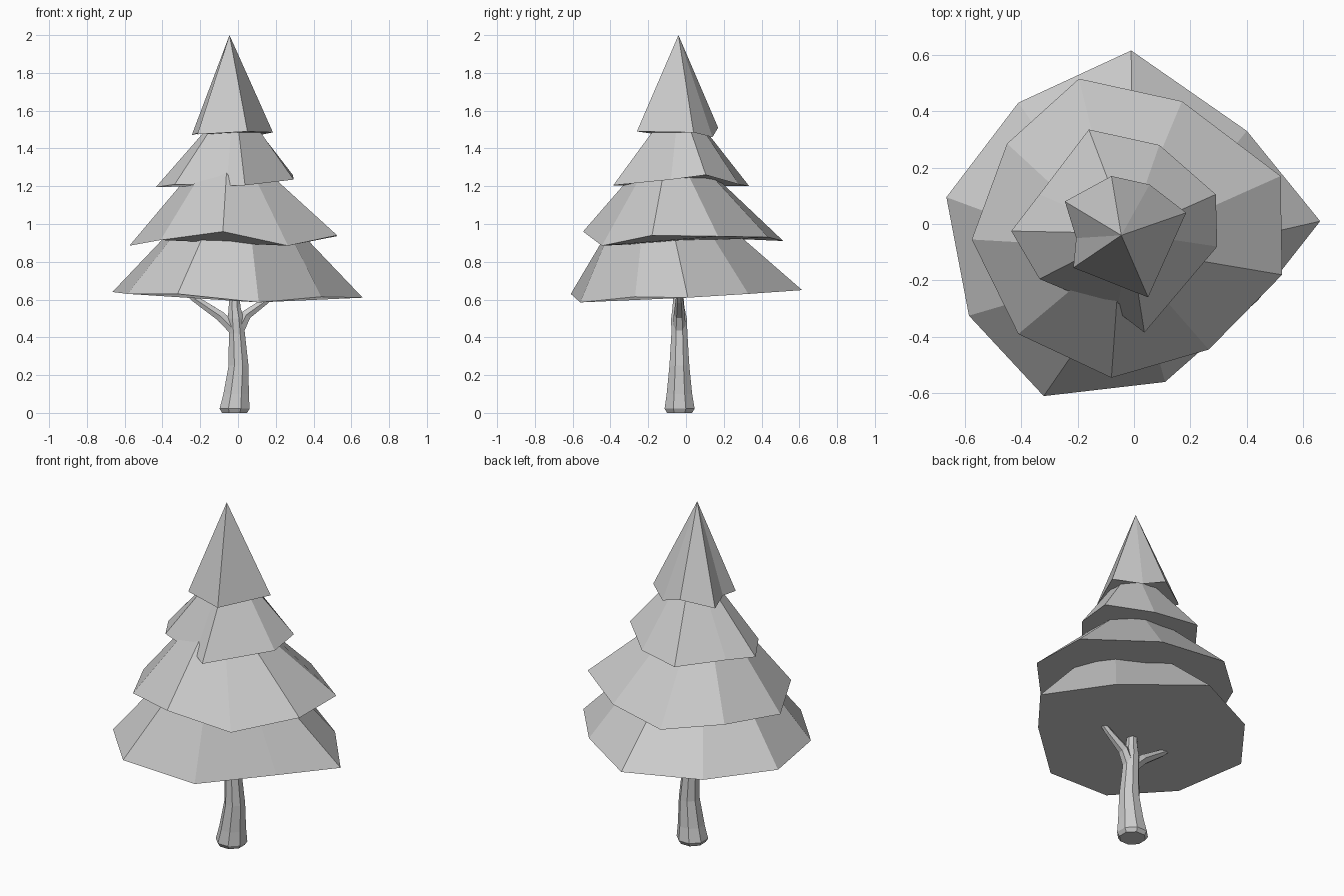
import bpy
import math
from mathutils import Vector


def make_object(name, verts, faces):
    mesh = bpy.data.meshes.new(name)
    mesh.from_pydata(verts, [], faces)
    mesh.update()
    obj = bpy.data.objects.new(name, mesh)
    bpy.context.collection.objects.link(obj)
    return obj


def foliage_tier(name, rim, top, radius):
    """Irregular rim narrowing to a small ring, or to a point if radius is 0."""
    n = len(rim)
    top = Vector(top)
    verts = [Vector(p) for p in rim]
    faces = [list(range(n))[::-1]]
    if radius:
        for p in rim:
            d = Vector((p[0] + 0.04, p[1] + 0.04, 0)).normalized()
            verts.append(top + d * radius)
        faces += [(i, (i + 1) % n, n + (i + 1) % n, n + i) for i in range(n)]
        faces.append(list(range(n, 2 * n)))
    else:
        verts.append(top)
        faces += [(i, (i + 1) % n, n) for i in range(n)]
    return make_object(name, verts, faces)


def tube(name, path, sides):
    """Faceted tube through (x, y, z, radius) points."""
    pts = [Vector(p[:3]) for p in path]
    verts, faces = [], []
    for i, p in enumerate(pts):
        d = (pts[min(i + 1, len(pts) - 1)] - pts[max(i - 1, 0)]).normalized()
        if name == "trunk":
            d = Vector((0, 0, 1))
        u = Vector((0, 1, 0)).cross(d).normalized()
        v = d.cross(u)
        for k in range(sides):
            a = 2 * math.pi * (k + 0.5) / sides
            verts.append(p + (u * math.cos(a) + v * math.sin(a)) * path[i][3])
    for i in range(len(pts) - 1):
        for k in range(sides):
            a, b = i * sides + k, i * sides + (k + 1) % sides
            faces.append((a, b, b + sides, a + sides))
    faces.append(list(range(sides))[::-1])
    faces.append(list(range(len(verts) - sides, len(verts))))
    return make_object(name, verts, faces)


# Foliage, bottom to top
foliage_tier("foliage_bottom", [
    (0.66, 0.01, 0.61), (0.40, 0.33, 0.63), (-0.01, 0.615, 0.65),
    (-0.41, 0.43, 0.64), (-0.665, 0.095, 0.64), (-0.585, -0.325, 0.63),
    (-0.32, -0.61, 0.63), (0.11, -0.56, 0.585), (0.44, -0.27, 0.615)],
    (-0.02, -0.10, 1.02), 0.29)
foliage_tier("foliage_lower_middle", [
    (0.52, 0.17, 0.935), (0.17, 0.435, 0.93), (-0.195, 0.515, 0.91),
    (-0.45, 0.285, 0.92), (-0.575, -0.055, 0.885), (-0.41, -0.39, 0.915),
    (-0.08, -0.545, 0.96), (0.265, -0.445, 0.885), (0.525, -0.18, 0.94)],
    (-0.045, -0.07, 1.30), 0.18)
foliage_tier("foliage_upper_middle", [
    (0.29, 0.105, 1.26), (0.09, 0.28, 1.21), (-0.16, 0.335, 1.20),
    (-0.335, 0.105, 1.20), (-0.435, -0.025, 1.195), (-0.335, -0.195, 1.21),
    (-0.06, -0.31, 1.205), (0.037, -0.385, 1.205), (0.295, -0.08, 1.235)],
    (-0.025, -0.035, 1.55), 0.10)
foliage_tier("foliage_top", [
    (0.185, 0.04, 1.485), (0.055, 0.14, 1.46), (-0.08, 0.17, 1.51),
    (-0.245, 0.08, 1.47), (-0.205, -0.05, 1.485), (-0.215, -0.155, 1.475),
    (0.05, -0.26, 1.49)],
    (-0.045, -0.04, 2.0), 0)

# Trunk with a chamfered foot
tube("trunk", [
    (-0.018, -0.034, 0.0, 0.072), (-0.018, -0.034, 0.022, 0.086),
    (-0.01, -0.035, 0.10, 0.073), (0.003, -0.035, 0.25, 0.057),
    (-0.006, -0.035, 0.42, 0.046), (-0.012, -0.037, 0.50, 0.045),
    (-0.018, -0.04, 0.56, 0.034), (-0.02, -0.04, 0.70, 0.022)], 8)

# Forked branches reaching into the foliage
tube("branch_left", [
    (-0.01, -0.036, 0.43, 0.034), (-0.09, -0.038, 0.51, 0.03),
    (-0.23, -0.045, 0.605, 0.02), (-0.29, -0.05, 0.66, 0.015)], 6)
tube("branch_right", [
    (0.0, -0.036, 0.43, 0.034), (0.045, -0.035, 0.52, 0.03),
    (0.15, -0.035, 0.595, 0.02), (0.21, -0.035, 0.65, 0.015)], 6)
